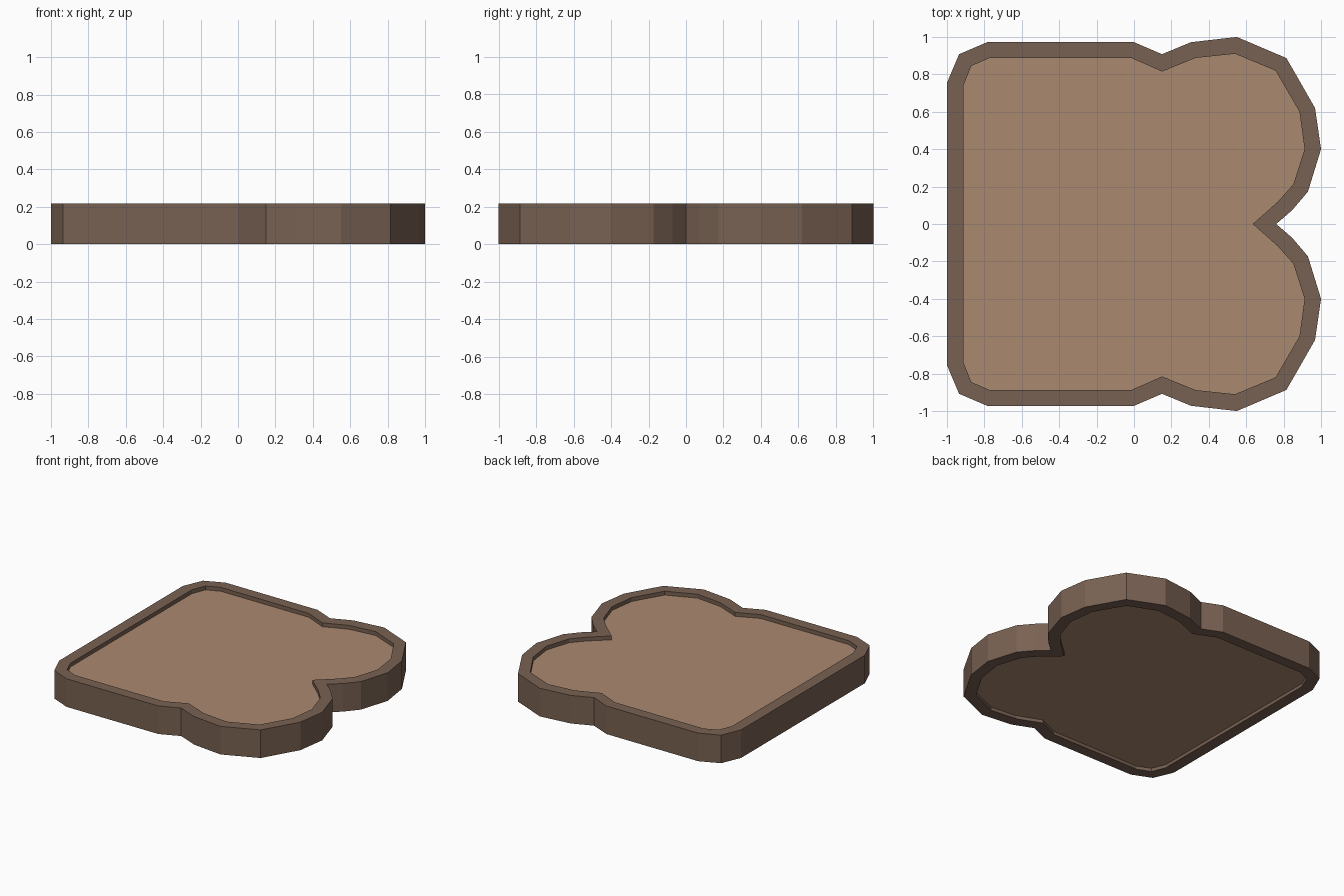
import bpy, bmesh

if "Cube" in bpy.data.objects:
    bpy.data.objects.remove(bpy.data.objects["Cube"])

HEIGHT = 0.217
TOP_INSET, BOTTOM_INSET = 0.03, 0.025

# Half outlines (y > 0), from the flat base round to the notch between the lobes
OUTER = [(-1, 0.755), (-0.935, 0.908), (-0.785, 0.972), (0, 0.972), (0.15, 0.908),
         (0.305, 0.972), (0.55, 1.0), (0.815, 0.887), (0.968, 0.62), (1.0, 0.4),
         (0.93, 0.173), (0.845, 0.073), (0.76, 0)]
INNER = [(-0.912, 0.74), (-0.87, 0.845), (-0.77, 0.888), (-0.015, 0.888), (0.15, 0.815),
         (0.33, 0.888), (0.54, 0.91), (0.757, 0.82), (0.885, 0.6), (0.912, 0.4),
         (0.852, 0.212), (0.77, 0.12), (0.635, 0)]


def mirrored(half):
    """Close a half outline by mirroring it across y = 0."""
    return half + [(x, -y) for x, y in reversed(half[:-1])]


def material(name, color):
    mat = bpy.data.materials.new(name)
    mat.diffuse_color = (*color, 1)
    mat.use_nodes = True
    mat.node_tree.nodes["Principled BSDF"].inputs["Base Color"].default_value = mat.diffuse_color
    return mat


def finish(bm, name, mat):
    bmesh.ops.recalc_face_normals(bm, faces=bm.faces)
    mesh = bpy.data.meshes.new(name)
    bm.to_mesh(mesh)
    bm.free()
    mesh.materials.append(mat)
    bpy.context.collection.objects.link(bpy.data.objects.new(name, mesh))


def loop(bm, outline, z):
    return [bm.verts.new((x, y, z)) for x, y in outline]


def bridge(bm, a, b):
    for i in range(len(a)):
        j = (i + 1) % len(a)
        bm.faces.new((a[i], a[j], b[j], b[i]))


outer, inner = mirrored(OUTER), mirrored(INNER)

# Crust: closed rim with a rectangular cross-section
bm = bmesh.new()
rings = [loop(bm, outer, 0), loop(bm, outer, HEIGHT),
         loop(bm, inner, HEIGHT), loop(bm, inner, 0)]
for k in range(4):
    bridge(bm, rings[k], rings[(k + 1) % 4])
finish(bm, "crust", material("crust_brown", (0.19, 0.12, 0.085)))

# Crumb: slab recessed inside the crust on both faces
bm = bmesh.new()
low = loop(bm, inner, BOTTOM_INSET)
high = loop(bm, inner, HEIGHT - TOP_INSET)
bridge(bm, low, high)
bm.faces.new(low)
bm.faces.new(high)
finish(bm, "crumb", material("crumb_tan", (0.40, 0.25, 0.16)))
